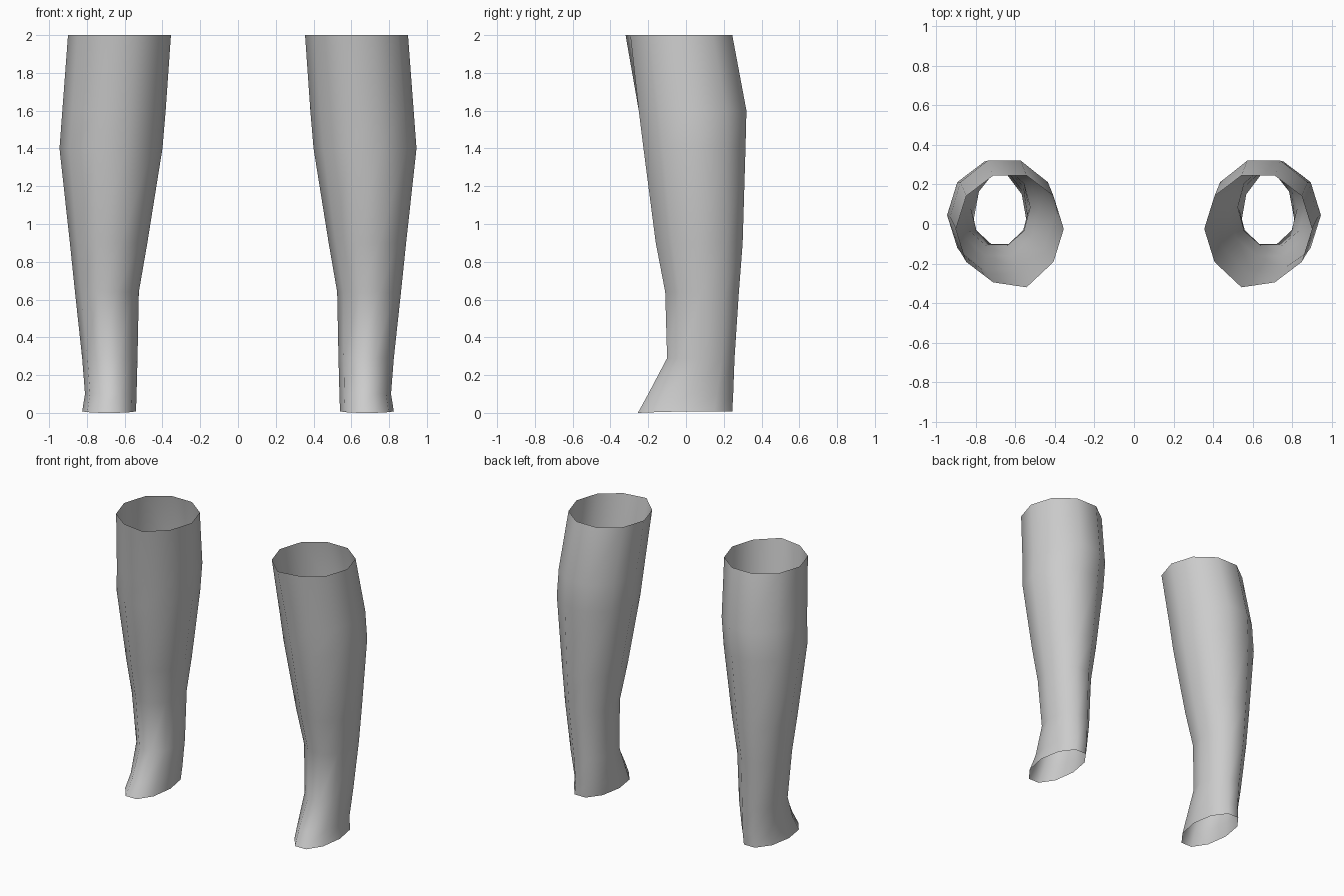
import bpy, bmesh, math

cube = bpy.data.objects.get("Cube")
if cube:
    bpy.data.objects.remove(cube)

grey = bpy.data.materials.new("plain_grey")
grey.use_nodes = True
colour = (0.6, 0.6, 0.6, 1)
grey.diffuse_color = colour
grey.node_tree.nodes["Principled BSDF"].inputs["Base Color"].default_value = colour

SIDES = 10
# Each ring: height, inner x, outer x, front y, back y
RINGS = [
    (0.0, 0.54, 0.825, -0.255, 0.245),
    (0.1, 0.537, 0.81, -0.2, 0.25),
    (0.29, 0.532, 0.825, -0.1, 0.257),
    (0.64, 0.525, 0.863, -0.11, 0.28),
    (0.9, 0.48, 0.89, -0.16, 0.3),
    (1.4, 0.40, 0.945, -0.225, 0.315),
    (1.6, 0.383, 0.93, -0.25, 0.32),
    (2.0, 0.355, 0.9, -0.295, 0.245),
]


def make_leg(name, side):
    """Open tapered tube lofted through the rings; side is +1 or -1."""
    bm = bmesh.new()
    loops = []
    for z, inner, outer, front, back in RINGS:
        cx, cy = (inner + outer) / 2, (front + back) / 2
        rx = (outer - inner) / 2
        # flat edges face front and back, so widen to reach the full depth
        ry = (back - front) / 2 / math.cos(math.pi / SIDES)
        loop = []
        for i in range(SIDES):
            a = 2 * math.pi * i / SIDES
            loop.append(bm.verts.new((side * (cx + rx * math.cos(a)),
                                      cy + ry * math.sin(a), z)))
        loops.append(loop)
    # Small lip at the front of the top opening
    loops[-1][7].co.y -= 0.025
    for low, high in zip(loops, loops[1:]):
        for i in range(SIDES):
            j = (i + 1) % SIDES
            quad = (low[i], low[j], high[j], high[i])
            bm.faces.new(quad if side > 0 else quad[::-1])
    for face in bm.faces:
        face.smooth = True
    # Slightly raised heel edge
    for v in loops[0]:
        v.co.z = 0.008 * min(1, (v.co.y + 0.255) / 0.2)
    mesh = bpy.data.meshes.new(name)
    bm.to_mesh(mesh)
    bm.free()
    mesh.materials.append(grey)
    obj = bpy.data.objects.new(name, mesh)
    bpy.context.collection.objects.link(obj)


make_leg("left_lower_leg", 1)
make_leg("right_lower_leg", -1)
